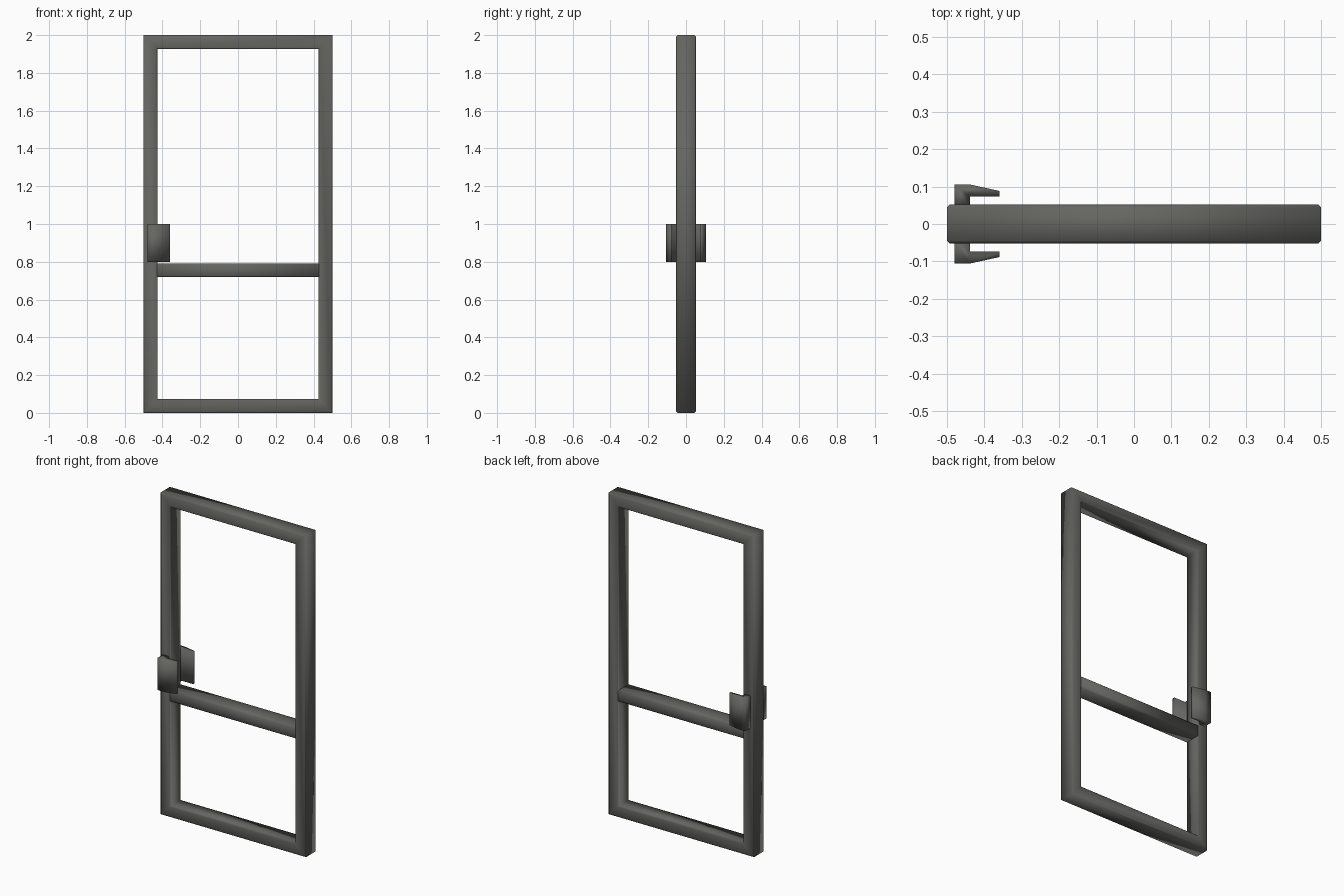
import bpy

if "Cube" in bpy.data.objects:
    bpy.data.objects.remove(bpy.data.objects["Cube"])

metal = bpy.data.materials.new("dark grey metal")
metal.diffuse_color = (0.13, 0.13, 0.12, 1)
metal.use_nodes = True
metal.node_tree.nodes["Principled BSDF"].inputs["Base Color"].default_value = metal.diffuse_color


def make(name, verts, faces):
    me = bpy.data.meshes.new(name)
    me.from_pydata(verts, [], faces)
    me.materials.append(metal)
    me.shade_smooth()
    ob = bpy.data.objects.new(name, me)
    bpy.context.collection.objects.link(ob)
    return ob


W, D, B = 0.073, 0.052, 0.007  # bar width, half depth, chamfer

# outer frame: chamfered profile swept round a mitred rectangle
profile = [(0, -D + B), (B, -D), (W - B, -D), (W, -D + B),
           (W, D - B), (W - B, D), (B, D), (0, D - B)]
n = len(profile)
corners = [(-1, 0), (1, 0), (1, 1), (-1, 1)]
verts = [(sx * (0.5 - i), y, 2 - i if top else i)
         for sx, top in corners for i, y in profile]
faces = [(c * n + k, c * n + (k + 1) % n,
          (c + 1) % 4 * n + (k + 1) % n, (c + 1) % 4 * n + k)
         for c in range(4) for k in range(n)]
make("door_frame", verts, faces)

# middle rail: same profile, straight across the opening
verts = [(x, y, 0.719 + i) for x in (-0.43, 0.43) for i, y in profile]
faces = [(k, k + n, (k + 1) % n + n, (k + 1) % n) for k in range(n)]
faces += [tuple(range(n)), tuple(range(2 * n - 1, n - 1, -1))]
make("middle_rail", verts, faces)

# pull handles: L outline extruded upward, one on each side
outline = [(-0.48, 0.045), (-0.4385, 0.045), (-0.4385, 0.074), (-0.36, 0.074),
           (-0.36, 0.0885), (-0.4385, 0.1055), (-0.48, 0.1055)]
m = len(outline)
for name, s in (("front_handle", -1), ("back_handle", 1)):
    pts = outline if s > 0 else [(x, -y) for x, y in reversed(outline)]
    verts = [(x, y, z) for z in (0.8, 1.0) for x, y in pts]
    faces = [(k, (k + 1) % m, (k + 1) % m + m, k + m) for k in range(m)]
    faces += [tuple(range(m - 1, -1, -1)), tuple(range(m, 2 * m))]
    make(name, verts, faces)

# consistent outward normals
import bmesh
for ob in bpy.context.collection.objects:
    bm = bmesh.new()
    bm.from_mesh(ob.data)
    bmesh.ops.recalc_face_normals(bm, faces=bm.faces)
    bm.to_mesh(ob.data)
    bm.free()
